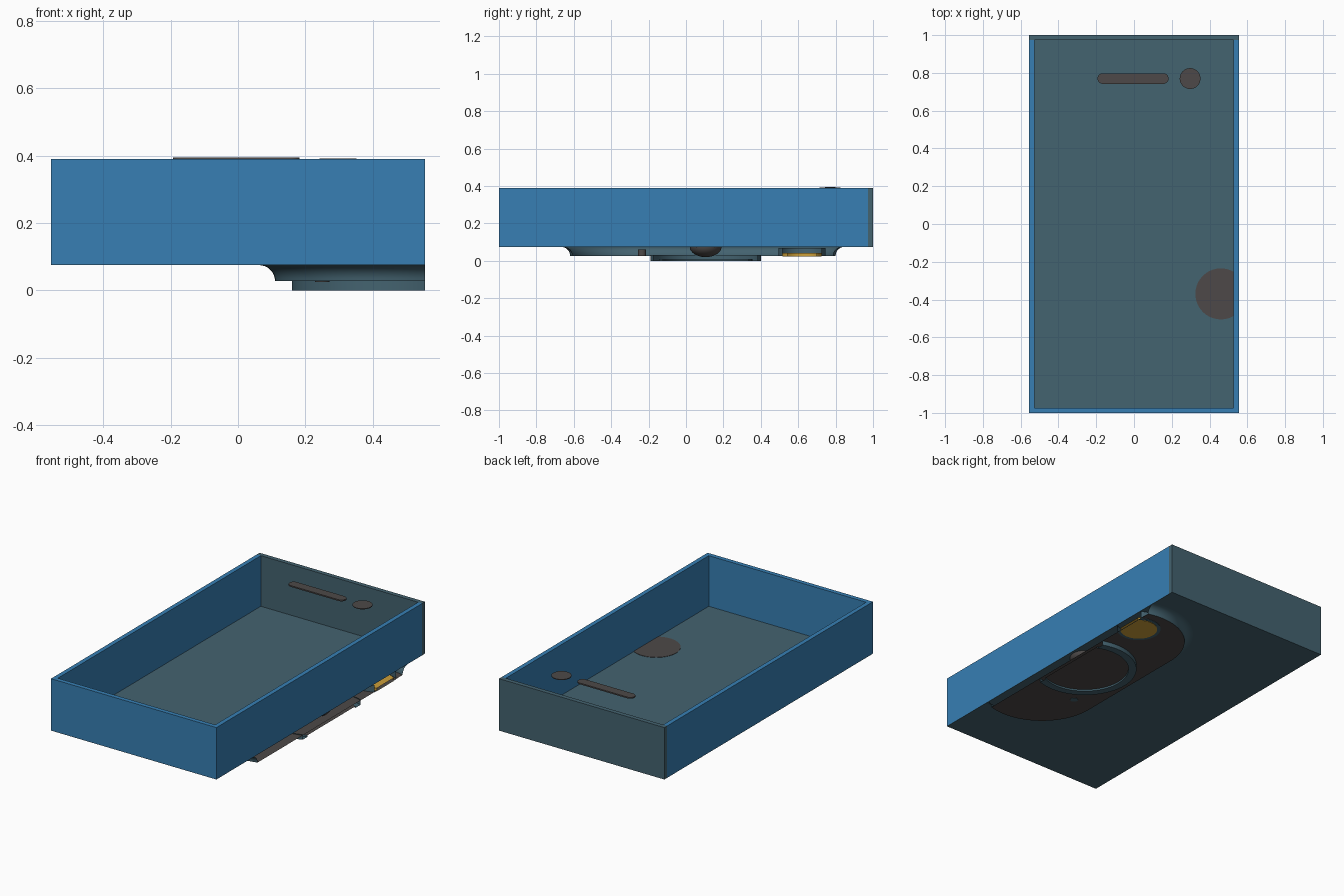
import bpy, bmesh, math

cube = bpy.data.objects.get("Cube")
if cube:
    bpy.data.objects.remove(cube, do_unlink=True)


def material(name, rgb):
    lin = [((c / 255 + 0.055) / 1.055) ** 2.4 for c in rgb] + [1]
    m = bpy.data.materials.new(name)
    m.use_nodes = True
    m.diffuse_color = lin
    m.node_tree.nodes["Principled BSDF"].inputs["Base Color"].default_value = lin
    return m


BLUE = material("blue", (55, 127, 180))
SLATE = material("slate", (68, 99, 112))
BROWN = material("dark brown grey", (77, 73, 72))
YELLOW = material("amber", (205, 160, 58))

W, L = 0.555, 1.0            # half width and half length of the body
BASE, TOP, WALL = 0.075, 0.39, 0.027
PLATE = 0.027                # height of the camera plate


def finish(name, bm, mats):
    mesh = bpy.data.meshes.new(name)
    bm.to_mesh(mesh)
    bm.free()
    for m in mats:
        mesh.materials.append(m)
    ob = bpy.data.objects.new(name, mesh)
    bpy.context.collection.objects.link(ob)
    return ob


def box(name, lo, hi, mat):
    bm = bmesh.new()
    bmesh.ops.create_cube(bm, size=1)
    for v in bm.verts:
        v.co = [a + (b - a) * (c + 0.5) for a, b, c in zip(lo, hi, v.co)]
    return finish(name, bm, [mat])


def shell(name, centre, levels, side, cap, half=0, edge=W, top=False, turn=0):
    """Skin stadium outlines (radius, z) from the inside of the base upwards;
    the outline is left open where it meets the plane x = edge."""
    clip = edge - centre[0]
    closed = clip >= max(r for r, z in levels)
    bm = bmesh.new()
    rings = []
    n = 32
    for r, z in levels:
        a0 = math.acos(min(1, clip / r))
        ring = []
        for start, end, cy in ((a0, math.pi, half), (math.pi, 2 * math.pi - a0, -half)):
            for i in range(n + 1):
                a = start + (end - start) * i / n
                ring.append(bm.verts.new((r * math.cos(a), cy + r * math.sin(a), z)))
        rings.append(ring)
    count = len(rings[0])
    for low, high in zip(rings, rings[1:]):
        for i in range(count if closed else count - 1):
            j = (i + 1) % count
            bm.faces.new((low[i], low[j], high[j], high[i]))
    bm.faces.new(rings[0][::-1]).material_index = 1
    if top:
        bm.faces.new(rings[-1]).material_index = 1
    bmesh.ops.remove_doubles(bm, verts=bm.verts, dist=1e-5)
    ob = finish(name, bm, [side, cap])
    ob.location = (*centre, 0)
    ob.rotation_euler.z = turn
    ob.data.shade_smooth()
    ob.data.set_sharp_from_angle(angle=math.radians(35))
    return ob


# Open tray body
box("floor", (-W + WALL, -L + WALL, BASE), (W - WALL, L - WALL, BASE + 0.008), SLATE)
box("underside", (-W, -L, BASE), (W, L, BASE + 0.002), SLATE)
for name, s in (("left_wall", 1), ("right_wall", -1)):
    xs = sorted((s * W, s * (W - WALL)))
    box(name, (xs[0], -L, BASE + 0.001), (xs[1], L - WALL, TOP), BLUE)
box("front_wall", (-W + WALL, -L, BASE + 0.001), (W - WALL, -L + WALL, TOP), BLUE)
box("back_wall", (-W, L - WALL, BASE), (W, L, TOP), SLATE)

# Speaker slot and front camera lie level with the rim
shell("speaker_slot", (-0.005, 0.77), [(0.028, 0.386), (0.028, 0.394)],
      BROWN, BROWN, half=0.16, top=True, turn=math.pi / 2)
shell("front_camera", (0.297, 0.77), [(0.055, 0.388), (0.055, 0.392)],
      BROWN, BROWN, top=True)
shell("floor_disc", (0.46, -0.37), [(0.135, 0.083), (0.135, 0.085)],
      BROWN, BROWN, edge=W - WALL, top=True)

# Camera bump with a flared skirt, cut off flush with the left wall
flare = 0.048
skirt = [(0.345, PLATE)]
for i in range(9):
    a = i / 8 * math.pi / 2
    skirt.append((0.345 + flare * (1 - math.cos(a)), PLATE + flare * math.sin(a)))
shell("camera_bump", (0.455, 0.09), skirt[1:], SLATE, BROWN, half=0.365)

# Main lens: raised ring, recessed glass and inner dome
shell("lens_ring", (0.455, 0.105),
      [(0.25, 0.01), (0.25, 0), (0.295, 0), (0.295, PLATE + 0.004)], SLATE, BROWN)
dome = []
for i in range(1, 9):
    a = i / 8 * math.pi / 2
    dome.append((0.085 * math.sin(a), BASE - 0.055 * math.cos(a)))
shell("lens_dome", (0.455, 0.105), dome, BROWN, BROWN)

# Flash and microphone
shell("flash_ring", (0.485, 0.62), [(0.125, PLATE - 0.002), (0.125, 0.07)],
      SLATE, SLATE)
shell("flash_lamp", (0.485, 0.62), [(0.105, PLATE - 0.004), (0.105, 0.042)],
      YELLOW, YELLOW, top=True)
shell("microphone", (0.25, -0.235), [(0.022, PLATE - 0.002), (0.022, 0.06)],
      BROWN, SLATE, top=True)
